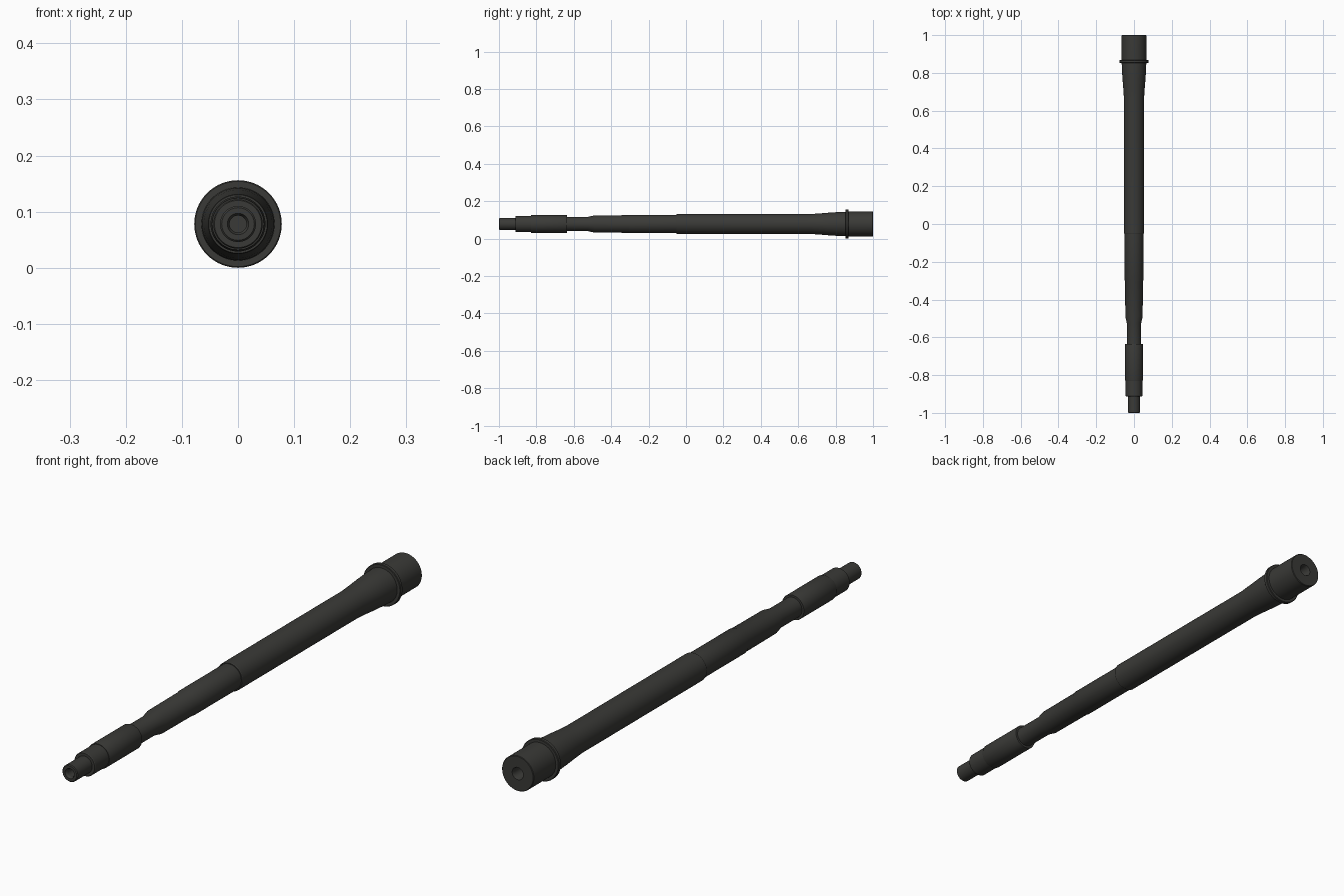
import bpy, bmesh, math

if "Cube" in bpy.data.objects:
    bpy.data.objects.remove(bpy.data.objects["Cube"])

SIDES = 64
AXIS_Z = 0.078

mat = bpy.data.materials.new("dark_metal")
mat.diffuse_color = (0.042, 0.042, 0.038, 1)
mat.use_nodes = True
mat.node_tree.nodes["Principled BSDF"].inputs["Base Color"].default_value = mat.diffuse_color


def lathe(name, profile, closed=False):
    """Spin a (y, radius) profile around the long axis."""
    bm = bmesh.new()
    rings = []
    for y, r in profile:
        if r == 0:
            rings.append([bm.verts.new((0, y, AXIS_Z))] * SIDES)
            continue
        rings.append([bm.verts.new((r * math.sin(2 * math.pi * i / SIDES), y,
                                    AXIS_Z + r * math.cos(2 * math.pi * i / SIDES)))
                      for i in range(SIDES)])
    pairs = list(zip(rings, rings[1:]))
    if closed:
        pairs.append((rings[-1], rings[0]))
    for a, b in pairs:
        for i in range(SIDES):
            j = (i + 1) % SIDES
            corners = list(dict.fromkeys((a[i], a[j], b[j], b[i])))
            bm.faces.new(corners)
    bmesh.ops.recalc_face_normals(bm, faces=bm.faces)
    mesh = bpy.data.meshes.new(name)
    bm.to_mesh(mesh)
    bm.free()
    obj = bpy.data.objects.new(name, mesh)
    bpy.context.collection.objects.link(obj)
    mesh.materials.append(mat)
    bpy.ops.object.select_all(action='DESELECT')
    obj.select_set(True)
    bpy.context.view_layer.objects.active = obj
    bpy.ops.object.shade_smooth_by_angle(angle=math.radians(25))
    return obj


# Stepped tube with blind holes at both ends
lathe("tube_body", [
    (-0.85, 0), (-0.85, 0.015), (-0.992, 0.015), (-1.0, 0.019),
    (-1.0, 0.029), (-0.997, 0.032), (-0.912, 0.032),
    (-0.912, 0.042), (-0.909, 0.044), (-0.83, 0.044),
    (-0.83, 0.046), (-0.827, 0.047), (-0.638, 0.047), (-0.635, 0.046),
    (-0.635, 0.038), (-0.525, 0.038), (-0.49, 0.046),
    (-0.305, 0.047), (-0.30, 0.049), (-0.05, 0.049),
    (-0.05, 0.052), (-0.047, 0.0535), (0.67, 0.0535),
    (0.72, 0.057), (0.77, 0.061), (0.82, 0.064), (0.85, 0.065),
    (0.87, 0.066), (0.998, 0.066), (1.0, 0.064),
    (1.0, 0.023), (0.99, 0.02), (0.82, 0.018), (0.82, 0)])

# Raised collar near the rear
lathe("collar", [
    (0.853, 0.06), (0.853, 0.076), (0.855, 0.078),
    (0.866, 0.078), (0.868, 0.076), (0.868, 0.06)], closed=True)
